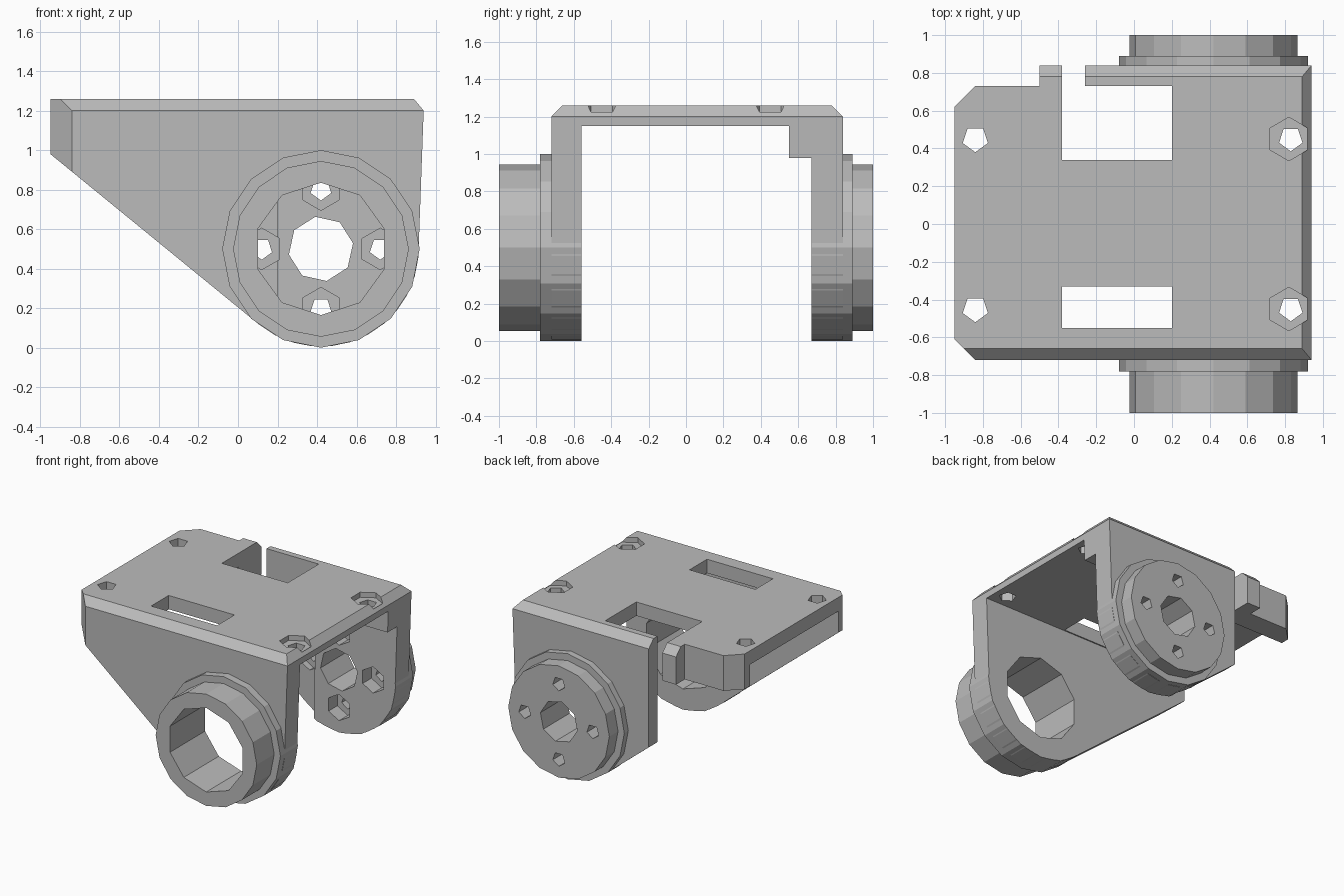
import bpy, bmesh
from math import cos, sin, pi, radians

if "Cube" in bpy.data.objects:
    bpy.data.objects.remove(bpy.data.objects["Cube"], do_unlink=True)

grey = bpy.data.materials.new("plain grey")
grey.use_nodes = True
grey.diffuse_color = (0.5, 0.5, 0.5, 1)
grey.node_tree.nodes["Principled BSDF"].inputs["Base Color"].default_value = (0.5, 0.5, 0.5, 1)


def prism(name, axis, points, lo, hi):
    """Extrude a flat outline along an axis from lo to hi."""
    place = {"x": lambda u, v, w: (w, u, v),
             "y": lambda u, v, w: (u, w, v),
             "z": lambda u, v, w: (u, v, w)}[axis]
    bm = bmesh.new()
    rings = [[bm.verts.new(place(u, v, w)) for u, v in points] for w in (lo, hi)]
    n = len(points)
    for ring in rings:
        bm.faces.new(ring)
    for i in range(n):
        j = (i + 1) % n
        bm.faces.new((rings[0][i], rings[0][j], rings[1][j], rings[1][i]))
    bmesh.ops.recalc_face_normals(bm, faces=bm.faces)
    mesh = bpy.data.meshes.new(name)
    bm.to_mesh(mesh)
    bm.free()
    mesh.materials.append(grey)
    obj = bpy.data.objects.new(name, mesh)
    bpy.context.collection.objects.link(obj)
    return obj


def ring(u, v, r, n, start=-90):
    a = radians(start)
    return [(u + r * cos(a + 2 * pi * i / n), v + r * sin(a + 2 * pi * i / n)) for i in range(n)]


def box(x0, x1, y0, y1, z0, z1):
    return prism("cutter", "z", [(x0, y0), (x1, y0), (x1, y1), (x0, y1)], z0, z1)


def combine(base, tool, operation):
    mod = base.modifiers.new("combine", "BOOLEAN")
    mod.object, mod.operation, mod.solver = tool, operation, "EXACT"
    bpy.context.view_layer.objects.active = base
    bpy.ops.object.modifier_apply(modifier=mod.name)
    bpy.data.objects.remove(tool, do_unlink=True)


CX, CZ = 0.42, 0.5

# U-shaped section: plate, two walls, chamfered shoulders and rear rib
section = [(-0.72, -0.1), (-0.56, -0.1), (-0.56, 1.15), (0.55, 1.15), (0.55, 0.98),
           (0.67, 0.98), (0.67, -0.1), (0.84, -0.1), (0.84, 1.2), (0.78, 1.26),
           (-0.66, 1.26), (-0.72, 1.2)]
bracket = prism("bracket", "x", section, -1.1, 1.1)

# Side silhouette: sloping lower edge running into a rounded end
arc = [p for p in ring(CX, CZ, 0.495, 32, -129) if p[1] < 0.5]
arc.sort(key=lambda p: p[0])
arc = [p for p in arc if p[0] > 0.1]
side = [(-0.95, 0.98)] + arc + [(0.94, 1.2), (0.89, 1.26), (0.89, 1.4), (-0.95, 1.4)]
combine(bracket, prism("side_profile", "y", side, -1.2, 1.2), "INTERSECT")

# Plan outline with cut corners, rear tab and open slot
plan = [(-0.84, -0.72), (1, -0.72), (1, 0.84), (-0.26, 0.84), (-0.26, 0.73),
        (0.2, 0.73), (0.2, 0.34), (-0.38, 0.34), (-0.38, 0.84), (-0.5, 0.84),
        (-0.5, 0.73), (-0.84, 0.73), (-0.95, 0.62), (-0.95, -0.61)]
combine(bracket, prism("plan_outline", "z", plan, -0.2, 1.5), "INTERSECT")

# Rear left corner stops at the rib
combine(bracket, box(-1.2, -0.265, 0.3, 1.2, -0.2, 0.98), "DIFFERENCE")

# Round pads and bosses on both walls
for name, r, y0, y1 in (("front_pad", 0.5, -0.78, -0.56), ("front_boss", 0.445, -1, -0.7),
                        ("rear_pad", 0.5, 0.67, 0.89), ("rear_boss", 0.445, 0.8, 1)):
    combine(bracket, prism(name, "y", ring(CX, CZ, r, 16), y0, y1), "UNION")

# Plate slots
combine(bracket, box(-0.38, 0.2, -0.55, -0.33, 1, 1.4), "DIFFERENCE")
combine(bracket, box(-0.38, 0.2, 0.34, 0.73, -0.2, 1.4), "DIFFERENCE")

# Large front bore and rear shaft hole
combine(bracket, prism("bore", "y", ring(CX, CZ, 0.335, 10, 18), -1.2, -0.4), "DIFFERENCE")
combine(bracket, prism("shaft_hole", "y", ring(CX, CZ, 0.165, 8, 10), 0.5, 1.2), "DIFFERENCE")

# Four screw holes around the shaft, recessed on the inside
for i in range(4):
    u, v = CX + 0.3 * cos(i * pi / 2), CZ + 0.3 * sin(i * pi / 2)
    combine(bracket, prism("screw", "y", ring(u, v, 0.055, 5), 0.5, 1.2), "DIFFERENCE")
    combine(bracket, prism("recess", "y", ring(u, v, 0.105, 6), 0.6, 0.78), "DIFFERENCE")

# Plate corner holes, two of them countersunk
for y in (-0.45, 0.45):
    combine(bracket, prism("hole", "z", ring(-0.84, y, 0.07, 5), 0.9, 1.4), "DIFFERENCE")
    combine(bracket, prism("hole", "z", ring(0.83, y, 0.065, 5), 0.9, 1.4), "DIFFERENCE")
    combine(bracket, prism("sink", "z", ring(0.82, y, 0.115, 6), 1.22, 1.4), "DIFFERENCE")
